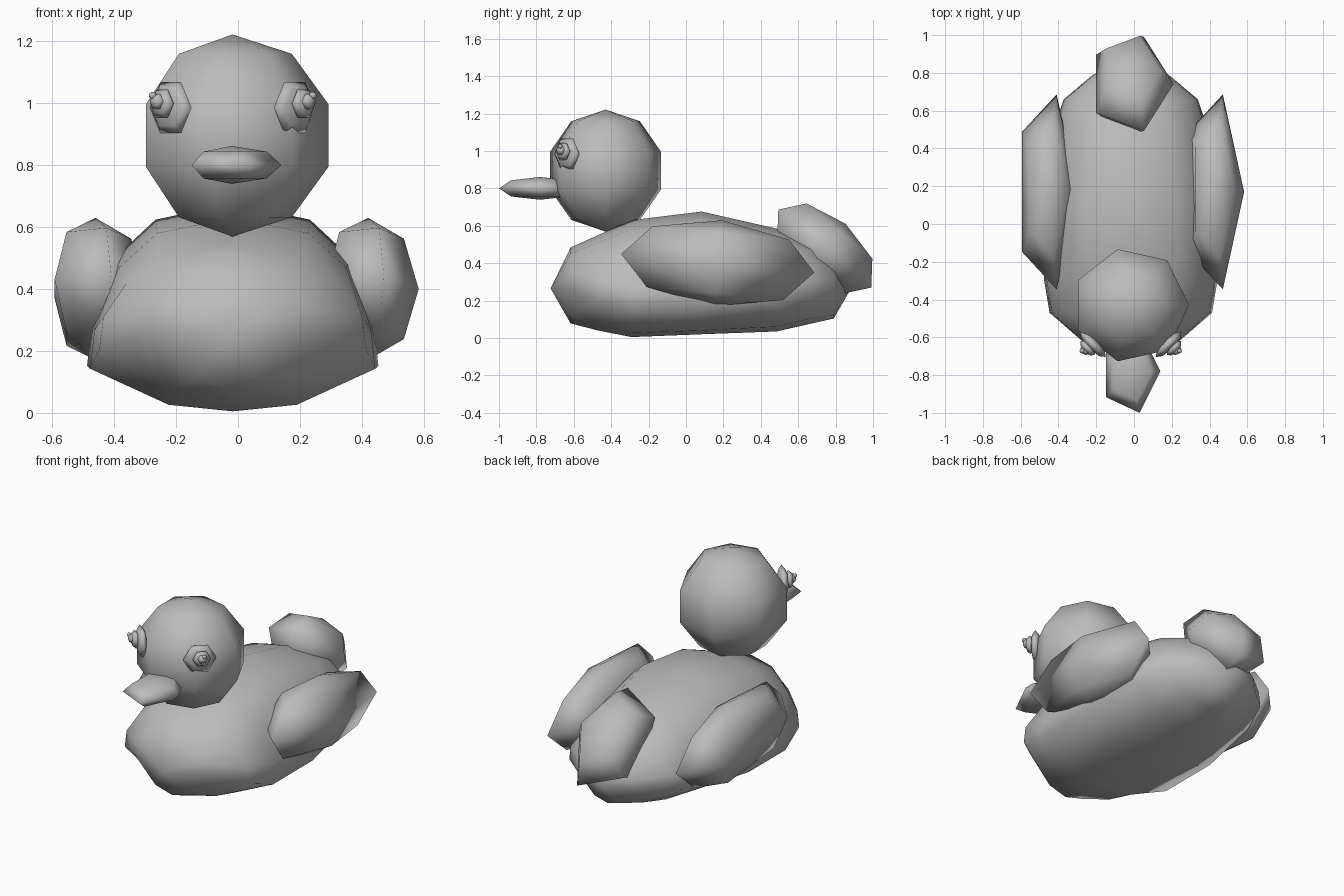
import bpy, bmesh
from math import radians, sin, cos, pi
from mathutils import Vector, Matrix, Euler

cube = bpy.data.objects.get("Cube")
if cube:
    bpy.data.objects.remove(cube, do_unlink=True)

grey = bpy.data.materials.new("plain_grey")
grey.use_nodes = True
tone = (0.5, 0.5, 0.5, 1)
grey.diffuse_color = tone
grey.node_tree.nodes["Principled BSDF"].inputs["Base Color"].default_value = tone


def finish(name, bm):
    """Turn a bmesh into a smooth grey object."""
    bmesh.ops.recalc_face_normals(bm, faces=bm.faces[:])
    for f in bm.faces:
        f.smooth = True
    mesh = bpy.data.meshes.new(name)
    bm.to_mesh(mesh)
    bm.free()
    mesh.materials.append(grey)
    obj = bpy.data.objects.new(name, mesh)
    bpy.context.scene.collection.objects.link(obj)
    return obj


def ball(name, centre, radii, sides=5, rings=4, turn=(0, 0, 0)):
    """Stretched, turned low-poly sphere."""
    bm = bmesh.new()
    bmesh.ops.create_uvsphere(bm, u_segments=sides, v_segments=rings, radius=1)
    # start the first corner on +x
    first = max(bm.verts, key=lambda v: v.co.x)
    spin = -Vector((1, 0)).angle_signed(first.co.xy) if first.co.y else 0
    bm.transform(Matrix.Rotation(-spin, 4, 'Z'))
    if max(v.co.x for v in bm.verts) < first.co.x - 0.001:
        bm.transform(Matrix.Rotation(spin, 4, 'Z'))
    rot = Euler([radians(a) for a in turn]).to_matrix()
    bm.transform(Matrix.LocRotScale(Vector(centre), rot, Vector(radii)))
    return finish(name, bm)


# Body: rings along y, each (y, half width, bottom, top, height of widest point)
MID = -0.017
stations = [(-0.617, 0.26, 0.078, 0.484, 0.45), (-0.47, 0.43, 0.04, 0.55, 0.33),
            (-0.29, 0.46, 0.005, 0.63, 0.22), (0.083, 0.47, 0.02, 0.676, 0.2),
            (0.484, 0.415, 0.035, 0.585, 0.28), (0.66, 0.355, 0.075, 0.51, 0.36),
            (0.79, 0.2, 0.104, 0.42, 0.42)]
bm = bmesh.new()
loops = []
for y, w, z0, z1, wide in stations:
    half = [(0.45, 0.03 + (wide - 0.2) * 0.2), (1, wide), (0.97, wide + 0.2),
            (0.8, 0.74), (0.53, 0.92)]
    outline = [(0, 0)] + half + [(0, 1)] + [(-a, b) for a, b in reversed(half)]
    loops.append([bm.verts.new((MID + a * w, y, z0 + b * (z1 - z0))) for a, b in outline])
n = len(loops[0])
for a, b in zip(loops, loops[1:]):
    for i in range(n):
        bm.faces.new((a[i], a[(i + 1) % n], b[(i + 1) % n], b[i]))
for loop, tip in ((loops[0], (MID, -0.724, 0.265)), (loops[-1], (MID, 0.874, 0.25))):
    pole = bm.verts.new(tip)
    for i in range(n):
        bm.faces.new((loop[i], loop[(i + 1) % n], pole))
finish("body", bm)

# Head, beak and tail
ball("head", (-0.018, -0.43, 0.895), (0.326, 0.32, 0.326), 7, 5)
ball("beak", (-0.02, -0.78, 0.8), (0.16, 0.231, 0.061))
ball("tail", (-0.017, 0.742, 0.478), (0.227, 0.341, 0.173), turn=(-40, 0, 0))

# Wings share one shape
for name, x in (("left_wing", 0.42), ("right_wing", -0.46)):
    ball(name, (x, 0.17, 0.4), (0.163, 0.545, 0.23), turn=(-5.5, 0, 0))

# Eyes: stacked flattened balls pointing outward
for side, s in (("left", 1), ("right", -1)):
    def eye_part(part, x, y, z, r, thick, sides=6):
        ball(f"{side}_{part}", (MID + s * x, y, z), (r, r, thick), sides, 4,
             turn=(90, 0, s * 45))
    eye_part("eye_white", 0.2, -0.637, 0.985, 0.095, 0.03)
    eye_part("eye_iris", 0.228, -0.657, 0.998, 0.052, 0.025)
    eye_part("eye_pupil", 0.244, -0.67, 1.005, 0.028, 0.02)
    eye_part("eye_glint", 0.258, -0.672, 1.024, 0.013, 0.013)
